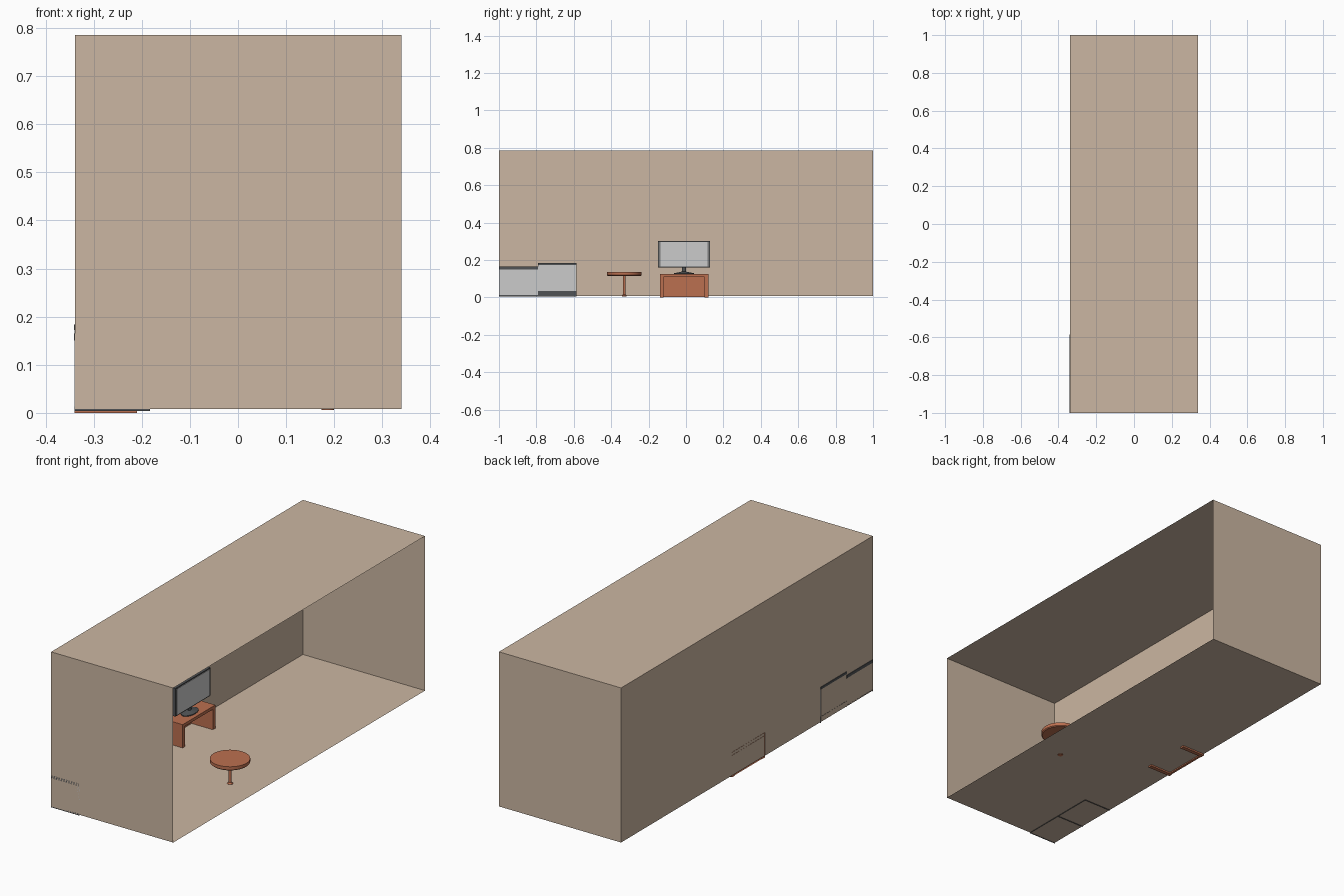
import bpy, bmesh, math
from mathutils import Vector

cube = bpy.data.objects.get("Cube")
if cube:
    bpy.data.objects.remove(cube, do_unlink=True)


def material(name, rgb):
    m = bpy.data.materials.new(name)
    m.use_nodes = True
    m.diffuse_color = (*rgb, 1)
    m.node_tree.nodes["Principled BSDF"].inputs["Base Color"].default_value = (*rgb, 1)
    return m


TAN = material("tan_plaster", (0.60, 0.47, 0.36))
WOOD = material("red_wood", (0.50, 0.16, 0.08))
GREY = material("light_grey", (0.60, 0.60, 0.60))
DARK = material("dark_grey", (0.08, 0.085, 0.09))
MID = material("mid_grey", (0.2, 0.2, 0.2))


def finish(name, bm, mat):
    mesh = bpy.data.meshes.new(name)
    bm.to_mesh(mesh)
    bm.free()
    mesh.materials.append(mat)
    ob = bpy.data.objects.new(name, mesh)
    bpy.context.collection.objects.link(ob)
    return ob


def box(name, x, y, z, mat, open_sides=()):
    """Box from (min, max) ranges; faces pointing along open_sides are left out."""
    bm = bmesh.new()
    bmesh.ops.create_cube(bm, size=1)
    for v in bm.verts:
        v.co = Vector(r[0] if c < 0 else r[1] for c, r in zip(v.co, (x, y, z)))
    bm.normal_update()
    gone = [f for f in bm.faces if any(f.normal.dot(Vector(d)) > 0.9 for d in open_sides)]
    bmesh.ops.delete(bm, geom=gone, context='FACES')
    return finish(name, bm, mat)


def lathe(name, centre, profile, mat, stretch=1, sides=32):
    """Turn a (radius, height) profile around a vertical axis."""
    bm = bmesh.new()
    rings = []
    for r, z in profile:
        rings.append([bm.verts.new((centre[0] + r * math.cos(a), centre[1] + stretch * r * math.sin(a), z))
                      for a in (math.tau * i / sides for i in range(sides))])
    for low, high in zip(rings, rings[1:]):
        for i in range(sides):
            j = (i + 1) % sides
            bm.faces.new((low[i], low[j], high[j], high[i]))
    bm.faces.new(rings[0][::-1])
    bm.faces.new(rings[-1])
    ob = finish(name, bm, mat)
    for o in bpy.context.selected_objects:
        o.select_set(False)
    ob.select_set(True)
    bpy.context.view_layer.objects.active = ob
    bpy.ops.object.shade_smooth_by_angle(angle=math.radians(35))


BACK, DOWN = (-1, 0, 0), (0, 0, -1)
WALL = -0.34

# Room: a thin shell open on one long side
box("room_shell", (-0.339, 0.34), (-1, 1), (0.008, 0.785), TAN, [(1, 0, 0)])


# Kitchen units: grey body between a dark plinth and a dark top
def unit(name, y, plinth, body, top):
    box(name + "_plinth", (WALL, -0.183), y, (0.004, plinth), DARK, [BACK, DOWN])
    box(name + "_body", (WALL, -0.182), y, (plinth, body), GREY, [BACK, DOWN])
    box(name + "_top", (WALL - 0.001, -0.182), y, (body, top), DARK)


unit("low_unit", (-1, -0.79), 0.013, 0.150, 0.165)
unit("tall_unit", (-0.79, -0.585), 0.035, 0.172, 0.184)

# Television bench
box("bench_top", (WALL, -0.21), (-0.14, 0.12), (0.110, 0.125), WOOD, [BACK])
for name, y in (("bench_front_leg", -0.14), ("bench_back_leg", 0.10)):
    box(name, (WALL, -0.21), (y, y + 0.02), (0, 0.110), WOOD, [BACK])
box("bench_back_panel", (WALL, -0.328), (-0.12, 0.10), (0.002, 0.110), WOOD, [BACK])

# Television: casing, side strips, recessed-looking screen and stand
box("television_casing", (-0.265, -0.243), (-0.15, 0.128), (0.160, 0.302), DARK)
box("television_screen", (-0.243, -0.241), (-0.136, 0.114), (0.166, 0.296), GREY)
for name, y in (("screen_strip_front", -0.147), ("screen_strip_back", 0.114)):
    box(name, (-0.243, -0.240), (y, y + 0.011), (0.166, 0.296), MID)
lathe("television_stand", (-0.26, -0.011),
      [(0.03, 0.125), (0.03, 0.129), (0.006, 0.138), (0.006, 0.165)], DARK, stretch=1.8)

# Round pedestal table
lathe("round_table", (0.187, -0.33),
      [(0.013, 0.006), (0.013, 0.010), (0.007, 0.016), (0.007, 0.115), (0.088, 0.115),
       (0.092, 0.119), (0.092, 0.135)], WOOD, sides=40)
